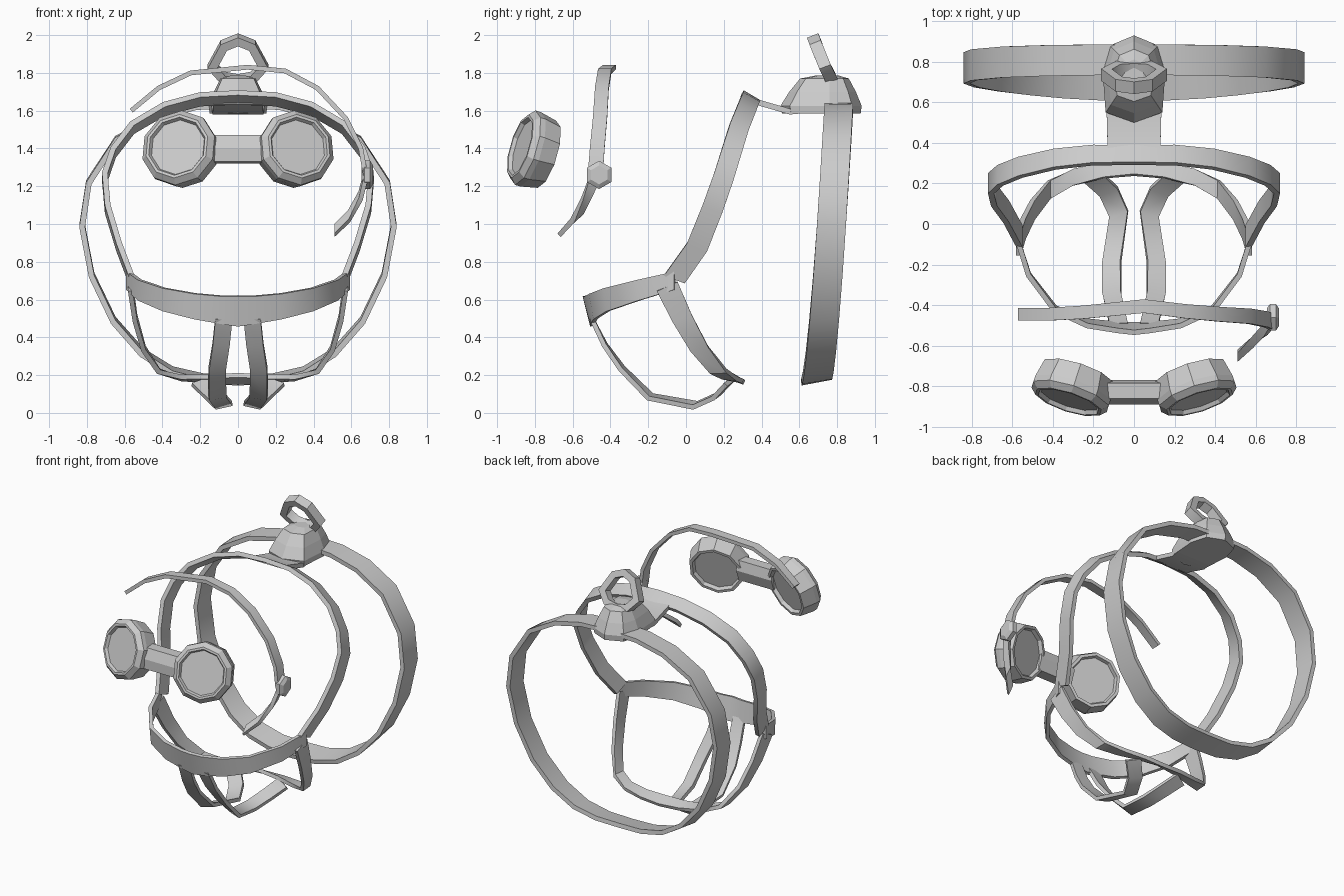
import bpy, bmesh, math
from mathutils import Vector, Matrix

if "Cube" in bpy.data.objects:
    bpy.data.objects.remove(bpy.data.objects["Cube"])

grey = bpy.data.materials.new("plain grey")
grey.use_nodes = True
colour = (.6, .6, .6, 1)
grey.diffuse_color = colour
grey.node_tree.nodes["Principled BSDF"].inputs["Base Color"].default_value = colour


def finish(name, bm, mirror=False, thick=0, smooth=40):
    """Turn a bmesh into an object, optionally mirrored and thickened."""
    mesh = bpy.data.meshes.new(name)
    bmesh.ops.recalc_face_normals(bm, faces=bm.faces)
    bm.to_mesh(mesh)
    bm.free()
    mesh.materials.append(grey)
    obj = bpy.data.objects.new(name, mesh)
    bpy.context.collection.objects.link(obj)
    if mirror:
        obj.modifiers.new("mirror", "MIRROR")
    if thick:
        solid = obj.modifiers.new("thickness", "SOLIDIFY")
        solid.thickness = thick
        solid.offset = 0
        solid.use_even_offset = True
    bpy.ops.object.select_all(action="DESELECT")
    obj.select_set(True)
    bpy.context.view_layer.objects.active = obj
    bpy.ops.object.convert(target="MESH")
    if smooth:
        bpy.ops.object.shade_smooth_by_angle(angle=math.radians(smooth))
    return obj


def strap(name, path, start, end=None, thick=.025, mirror=True):
    """Flat strap along a path; start and end are half-width vectors."""
    start, end = Vector(start), Vector(end or start)
    bm = bmesh.new()
    last = None
    for i, p in enumerate(path):
        half = start.lerp(end, i / (len(path) - 1))
        pair = [bm.verts.new(Vector(p) - half), bm.verts.new(Vector(p) + half)]
        if last:
            bm.faces.new((last[0], last[1], pair[1], pair[0]))
        last = pair
    return finish(name, bm, mirror, thick)


def loft(name, rings, smooth=0, mirror=False, matrix=None):
    """Closed solid through matching rings of points."""
    bm = bmesh.new()
    loops = [[bm.verts.new(p) for p in ring] for ring in rings]
    n = len(loops[0])
    for a, b in zip(loops, loops[1:]):
        for i in range(n):
            j = (i + 1) % n
            bm.faces.new((a[i], a[j], b[j], b[i]))
    bm.faces.new(loops[0])
    bm.faces.new(loops[-1])
    if matrix:
        bm.transform(matrix)
    return finish(name, bm, mirror, 0, smooth)


def disc(sides, radius, depth):
    """Polygon ring in the x-z plane, at a depth along y."""
    turn = [2 * math.pi * (i + .5) / sides for i in range(sides)]
    return [(radius * math.cos(t), depth, radius * math.sin(t)) for t in turn]


# Large hoop at the back, leaning slightly
hoop = [(0, 1.63), (.22, 1.62), (.43, 1.57), (.64, 1.45), (.79, 1.22), (.825, .99),
        (.775, .73), (.66, .49), (.51, .32), (.35, .22), (.18, .18), (0, .175)]
strap("rear_hoop", [(x, .69 + .12 * max(0, (z - .175) / 1.46) ** .7, z) for x, z in hoop],
      (0, .075, 0), (0, .08, .015), .03)

# Hoop over the middle, running down to the muzzle band
strap("crown_strap", [(0, .34, 1.67), (.2, .34, 1.66), (.39, .32, 1.61), (.56, .28, 1.51),
                      (.66, .24, 1.38), (.705, .2, 1.25), (.69, .14, 1.08),
                      (.63, .06, .88), (.565, -.06, .71)],
      (0, .042, -.025), (0, .055, -.02), .03)

# Muzzle harness
strap("muzzle_band", [(.58, -.06, .7), (.52, -.25, .65), (.39, -.42, .6),
                      (.23, -.49, .565), (.08, -.51, .545), (0, -.515, .54)],
      (0, 0, .048), (0, -.02, .08))
strap("cheek_strap", [(.57, -.1, .67), (.545, -.02, .5), (.5, .07, .34), (.42, .17, .22),
                      (.3, .23, .185), (.15, .265, .18), (0, .275, .18)],
      (0, .055, .025), (0, .033, -.02))
strap("jaw_strap", [(.075, -.5, .5), (.09, -.43, .36), (.11, -.34, .235), (.11, -.19, .085),
                    (.075, .05, .04), (.125, .16, .09), (.2, .23, .165)],
      (.045, 0, 0), (.045, -.02, -.015))

# Joining strap between the two hoops
strap("top_link", [(0, .36, 1.65), (0, .55, 1.595), (0, .78, 1.615)],
      (.13, 0, 0), (.14, 0, 0), .03, mirror=False)

# Faceted mount on top of the rear hoop
outline = [(0, .5), (.14, .55), (.155, .76), (.12, .88), (0, .93),
           (-.12, .88), (-.155, .76), (-.14, .55)]


def mount_ring(scale, z):
    return [(x * scale, .76 + (y - .76) * scale, z) for x, y in outline]


loft("top_mount", [mount_ring(.97, 1.585), mount_ring(1, 1.625), mount_ring(.82, 1.7),
                   mount_ring(.6, 1.77), mount_ring(.3, 1.785)])

# Upright handle loop
strap("handle_loop", [(0, .68, 1.975), (.075, .69, 1.945), (.135, .735, 1.835),
                      (.08, .765, 1.775), (0, .77, 1.76)], (0, .03, .012), thick=.045)

# Goggles, turned outward and slightly up
aim = (Matrix.Translation((.3, -.805, 1.39)) @ Matrix.Rotation(math.radians(18), 4, "Z")
       @ Matrix.Rotation(math.radians(-16), 4, "X"))
profile = [(.155, .05), (.165, .075), (.185, .075), (.205, -.02), (.205, -.05),
           (.175, -.08), (.16, -.08), (.15, -.06)]
loft("goggle_eyepieces", [disc(10, r, d) for r, d in profile], mirror=True, matrix=aim)
bridge = [(-.89, 1.33), (-.89, 1.4), (-.86, 1.47), (-.785, 1.47), (-.77, 1.4), (-.8, 1.32)]
loft("goggle_bridge", [[(x, y, z) for y, z in bridge] for x in (-.14, .14)])

# Headset arc, ear knob and microphone boom
strap("headset_arc", [(-.565, -.445, 1.6), (-.42, -.445, 1.72), (-.25, -.435, 1.8),
                      (.05, -.405, 1.83), (.25, -.43, 1.81), (.42, -.445, 1.72),
                      (.57, -.455, 1.56), (.65, -.47, 1.4), (.675, -.48, 1.26)],
      (0, .03, 0), (0, .04, 0), mirror=False)
strap("microphone_boom", [(.675, -.48, 1.25), (.65, -.52, 1.15), (.59, -.575, 1.04),
                          (.51, -.65, .965)], (0, .035, .015), (0, .022, .025), mirror=False)
loft("ear_knob", [disc(6, r, d) for r, d in ((.05, -.03), (.075, -.015), (.075, .015), (.05, .03))],
     matrix=Matrix.Translation((.685, -.46, 1.26)) @ Matrix.Rotation(math.radians(90), 4, "Z"))
